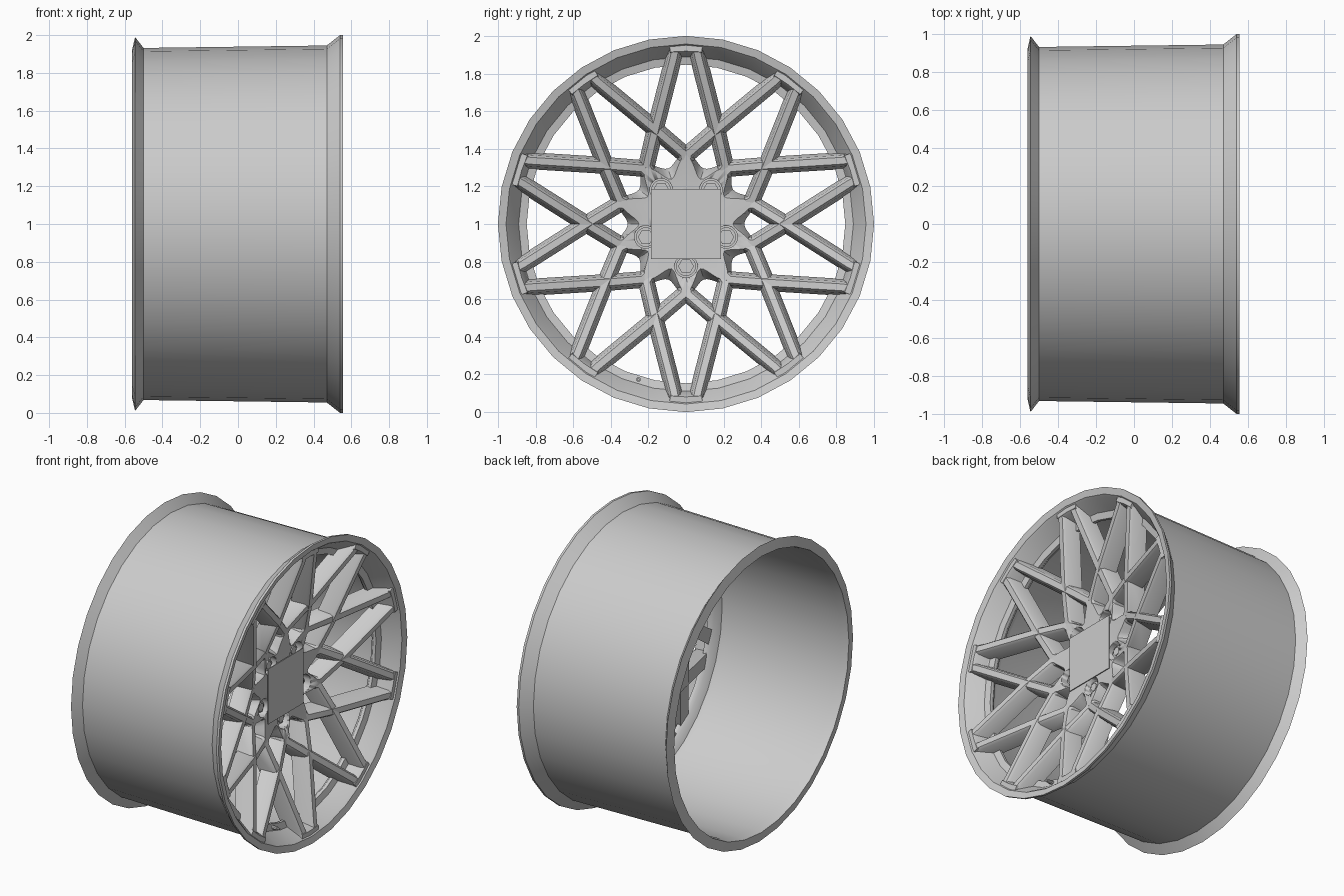
import bpy, bmesh, math
from mathutils import Vector

if "Cube" in bpy.data.objects:
    bpy.data.objects.remove(bpy.data.objects["Cube"])

metal = bpy.data.materials.new("light grey metal")
metal.use_nodes = True
metal.diffuse_color = (0.6, 0.6, 0.6, 1)
metal.node_tree.nodes["Principled BSDF"].inputs["Base Color"].default_value = (0.6, 0.6, 0.6, 1)


def polar(deg, r, x):
    """Point on the wheel: the axle runs along x at height 1."""
    a = math.radians(deg)
    return Vector((x, r * math.cos(a), 1 + r * math.sin(a)))


def finish(name, bm, angle=30):
    bmesh.ops.recalc_face_normals(bm, faces=bm.faces)
    mesh = bpy.data.meshes.new(name)
    bm.to_mesh(mesh)
    bm.free()
    mesh.materials.append(metal)
    ob = bpy.data.objects.new(name, mesh)
    bpy.context.collection.objects.link(ob)
    bpy.ops.object.select_all(action="DESELECT")
    ob.select_set(True)
    bpy.context.view_layer.objects.active = ob
    bpy.ops.object.shade_smooth_by_angle(angle=math.radians(angle))
    return ob


def bridge(bm, a, b):
    n = len(a)
    for i in range(n):
        j = (i + 1) % n
        bm.faces.new((a[i], a[j], b[j], b[i]))


def rod(bm, deg, r, x0, x1, radius, sides):
    """Capped prism parallel to the axle."""
    c = polar(deg, r, 0)
    rings = []
    for x in (x0, x1):
        rings.append([bm.verts.new((x, c.y + radius * math.cos(math.tau * i / sides),
                                    c.z + radius * math.sin(math.tau * i / sides)))
                      for i in range(sides)])
        bm.faces.new(rings[-1])
    bridge(bm, *rings)


def sweep(bm, path, section):
    """Bar along a path; the section lists (sideways, depth behind the front edge)."""
    rings = []
    for i, p in enumerate(path):
        t = path[min(i + 1, len(path) - 1)] - path[max(i - 1, 0)]
        side = Vector((0, -t.z, t.y)).normalized()
        rings.append([bm.verts.new(p + side * w - Vector((d, 0, 0))) for w, d in section])
    for a, b in zip(rings, rings[1:]):
        bridge(bm, a, b)
    bm.faces.new(rings[0])
    bm.faces.new(rings[-1])


# Barrel with both flanges and the inner seat ledge, turned from one closed profile
profile = [(-0.5, 0.932), (-0.545, 0.99), (-0.56, 0.925), (-0.5, 0.918),
           (0.33, 0.92), (0.365, 0.905), (0.39, 0.86), (0.41, 0.847), (0.43, 0.847),
           (0.44, 0.89), (0.53, 0.945), (0.545, 0.957), (0.555, 1.0), (0.54, 1.0),
           (0.47, 0.945)]
bm = bmesh.new()
SEG = 32
rings = [[bm.verts.new(polar(360 * i / SEG, r, x)) for x, r in profile] for i in range(SEG)]
for i in range(SEG):
    bridge(bm, rings[i], rings[(i + 1) % SEG])
finish("rim_barrel", bm)

# Crossing spokes: ten pairs start at the rim and kink where neighbours meet
spoke_section = [(-0.018, 0), (0.018, 0), (0.03, 0.016), (0.045, 0.115),
                 (-0.045, 0.115), (-0.03, 0.016)]
bm = bmesh.new()
for k in range(10):
    base = 90 + 36 * k
    for s in (-1, 1):
        path = [polar(base + s * 3.7, 0.92, 0.535), polar(base + s * 4.2, 0.89, 0.527),
                polar(base + s * 18, 0.53, 0.425),
                polar(base + s * 34, 0.375, 0.362), polar(base + s * 36, 0.3, 0.342)]
        sweep(bm, path, spoke_section)
finish("spokes", bm)

# Short pads joining each pair of spokes to the rim lip
pad_section = [(-0.022, 0), (0.014, 0), (0.024, 0.016), (0.045, 0.1), (0.012, 0.1)]
bm = bmesh.new()
for k in range(10):
    base = 90 + 36 * k
    sweep(bm, [polar(base + d, 0.933, 0.537) for d in (-5.3, 0, 5.3)], pad_section)
finish("spoke_end_pads", bm)

# Hub with ten scallops that slope down into the small windows
bm = bmesh.new()
N = 120
levels = [(0.335, 0.2, 0.0), (0.335, 0.37, 0.12), (0.322, 0.378, 0.115),
          (0.23, 0.39, 0.08), (0.2, 0.35, 0.06)]
rings = []
for depth, reach, scallop in levels:
    ring = []
    for i in range(N):
        dip = 0.5 + 0.5 * math.cos(10 * math.tau * i / N)
        r = reach - scallop * max(dip, 0) ** 0.75
        rise = max(0, r - 0.22) * 0.16
        ring.append(bm.verts.new(polar(360 * i / N, r, depth + rise)))
    rings.append(ring)
for a, b in zip(rings, rings[1:]):
    bridge(bm, a, b)
bm.faces.new(rings[0])
bm.faces.new(rings[-1])
hub = finish("hub", bm)

# Lug pockets cut into the hub
lug_angles = [270 + 72 * k for k in range(5)]
bm = bmesh.new()
for a in lug_angles:
    rod(bm, a, 0.225, 0.265, 0.5, 0.06, 24)
cutter = finish("lug_pocket_cutter", bm)
cutter.hide_render = True
cut = hub.modifiers.new("lug_pockets", "BOOLEAN")
cut.operation = "DIFFERENCE"
cut.solver = "EXACT"
cut.object = cutter
bpy.ops.object.select_all(action="DESELECT")
hub.select_set(True)
bpy.context.view_layer.objects.active = hub
bpy.ops.object.modifier_apply(modifier=cut.name)
bpy.data.objects.remove(cutter)

# Hexagonal lug nuts with a round collar
bm = bmesh.new()
for a in lug_angles:
    rod(bm, a, 0.225, 0.255, 0.28, 0.052, 20)
    rod(bm, a, 0.225, 0.27, 0.315, 0.042, 6)
    rod(bm, a, 0.225, 0.31, 0.322, 0.026, 12)
finish("lug_nuts", bm)

# Square centre plate
bm = bmesh.new()
bmesh.ops.create_cube(bm, size=1)
for v in bm.verts:
    v.co = Vector((0.352 + v.co.x * 0.006, v.co.y * 0.37, 1 + v.co.z * 0.37))
finish("centre_plate", bm)

# Valve stem
bm = bmesh.new()
rod(bm, 253, 0.865, 0.42, 0.47, 0.013, 10)
rod(bm, 253, 0.865, 0.47, 0.485, 0.008, 10)
finish("valve_stem", bm)
